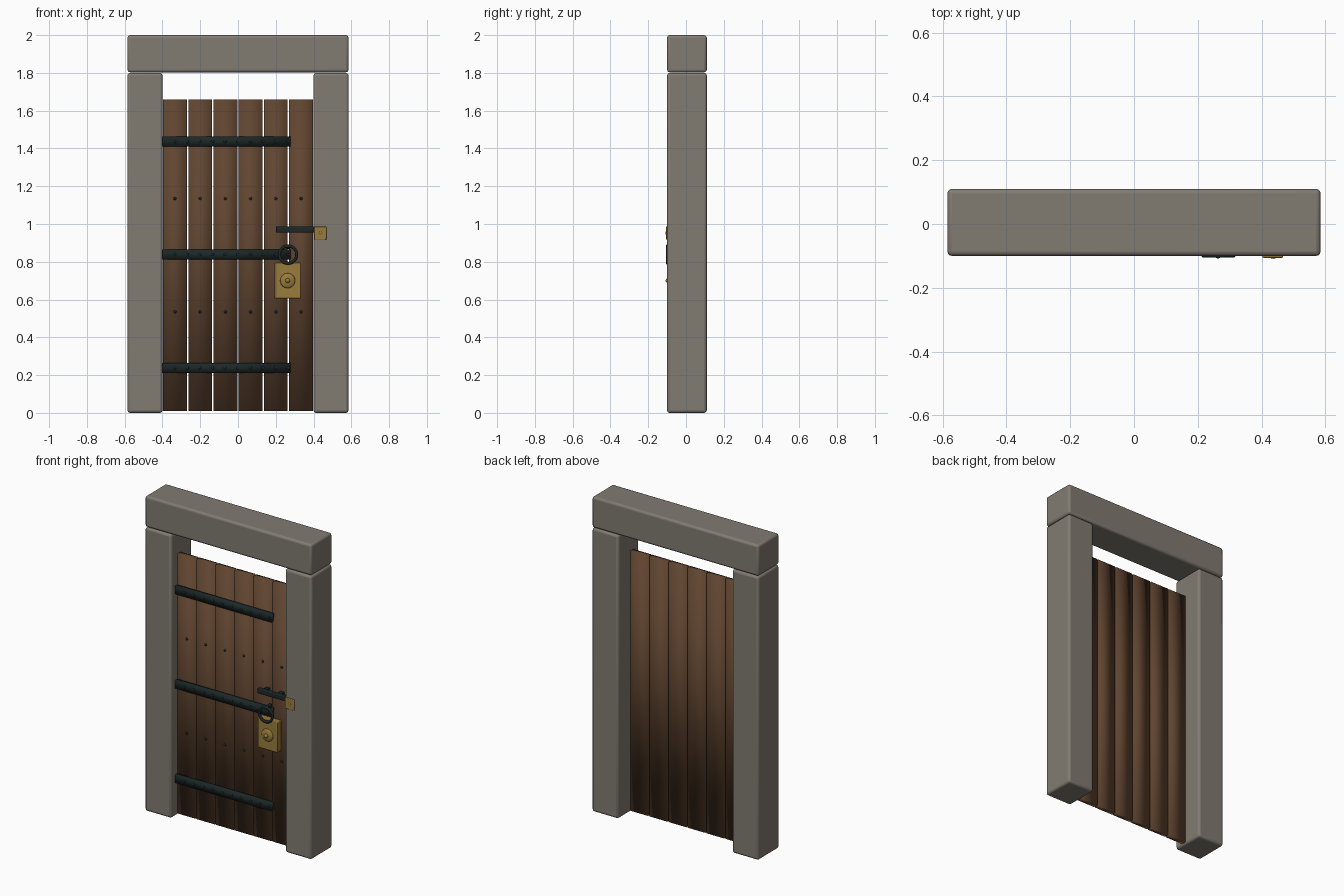
import bpy, math

cube = bpy.data.objects.get("Cube")
if cube:
    bpy.data.objects.remove(cube)


def material(name, r, g, b, metallic=0.0):
    m = bpy.data.materials.new(name)
    m.use_nodes = True
    m.diffuse_color = (r, g, b, 1)
    shader = m.node_tree.nodes["Principled BSDF"]
    shader.inputs["Base Color"].default_value = (r, g, b, 1)
    shader.inputs["Roughness"].default_value = 0.8
    return m


STONE = material("grey stone", 0.22, 0.20, 0.168)
WOOD = material("brown wood", 0.12, 0.06, 0.03)
IRON = material("dark iron", 0.012, 0.021, 0.021)
BRASS = material("aged brass", 0.32, 0.2, 0.045)


def finish(name, mat):
    ob = bpy.context.object
    ob.name = name
    ob.data.materials.append(mat)
    return ob


def box(name, mat, x, y, z, bevel=0.0, segments=3, smooth=False):
    """Box spanning the given (low, high) ranges."""
    spans = (x, y, z)
    bpy.ops.mesh.primitive_cube_add(size=1, location=[sum(s) / 2 for s in spans])
    ob = finish(name, mat)
    ob.scale = [s[1] - s[0] for s in spans]
    bpy.ops.object.transform_apply(location=False, rotation=False, scale=True)
    if bevel:
        mod = ob.modifiers.new("rounded edges", 'BEVEL')
        mod.width, mod.segments = bevel, segments
        bpy.ops.object.shade_smooth_by_angle(angle=math.radians(40))
    elif smooth:
        bpy.ops.object.shade_smooth()
    return ob


def dome(name, mat, x, y, z, radius, height):
    """Flattened ball that bulges towards the front."""
    bpy.ops.mesh.primitive_uv_sphere_add(segments=16, ring_count=8, location=(x, y, z))
    ob = finish(name, mat)
    ob.scale = (radius, height, radius)
    bpy.ops.object.shade_smooth()
    return ob


# Stone frame
FRAME_Y = (-0.10, 0.11)
for name, x in (("right_jamb", (-0.585, -0.40)), ("left_jamb", (0.40, 0.585))):
    box(name, STONE, x, FRAME_Y, (0, 1.80), bevel=0.014)
box("lintel", STONE, (-0.585, 0.585), FRAME_Y, (1.803, 2.0), bevel=0.014)

# Planks, softly shaded, each with two nails
PITCH = 0.1335
for i in range(6):
    x = (i - 2.5) * PITCH
    box(f"plank_{i + 1}", WOOD, (x - 0.063, x + 0.063), (-0.038, -0.008),
        (0.01, 1.66), smooth=True)
    for z in (0.535, 1.135):
        dome("plank_nail", IRON, x, -0.038, z, 0.008, 0.006)

# Iron straps with rivets
for i, z in enumerate((0.238, 0.838, 1.437)):
    box(f"strap_{i + 1}", IRON, (-0.40, 0.278), (-0.060, -0.036),
        (z - 0.026, z + 0.026), smooth=True)
    for k in range(10):
        dome("strap_rivet", IRON, -0.335 + k * PITCH / 2, -0.060, z, 0.008, 0.005)

# Ring handle and its staple
bpy.ops.mesh.primitive_torus_add(major_segments=32, minor_segments=10,
                                 major_radius=0.046, minor_radius=0.008,
                                 location=(0.265, -0.098, 0.838),
                                 rotation=(math.pi / 2, 0, 0))
finish("ring_handle", IRON)
bpy.ops.object.shade_smooth()
box("ring_staple", IRON, (0.255, 0.275), (-0.10, -0.05), (0.868, 0.89), bevel=0.004)

# Lock plate with boss and stud
box("lock_plate", BRASS, (0.193, 0.332), (-0.080, -0.037), (0.605, 0.797), bevel=0.004, segments=2)
dome("lock_boss", BRASS, 0.263, -0.080, 0.70, 0.04, 0.014)
dome("lock_stud", BRASS, 0.263, -0.094, 0.70, 0.013, 0.014)

# Sliding bolt, its brackets, and the keeper on the jamb
box("bolt", IRON, (0.20, 0.41), (-0.096, -0.07), (0.955, 0.987), bevel=0.005, segments=2)
for x in (0.24, 0.34):
    box("bolt_bracket", IRON, (x - 0.012, x + 0.012), (-0.072, -0.036), (0.96, 0.982))
box("bolt_keeper", BRASS, (0.402, 0.468), (-0.106, -0.095), (0.917, 0.987), bevel=0.004, segments=2)
dome("keeper_stud", BRASS, 0.437, -0.105, 0.952, 0.009, 0.004)
